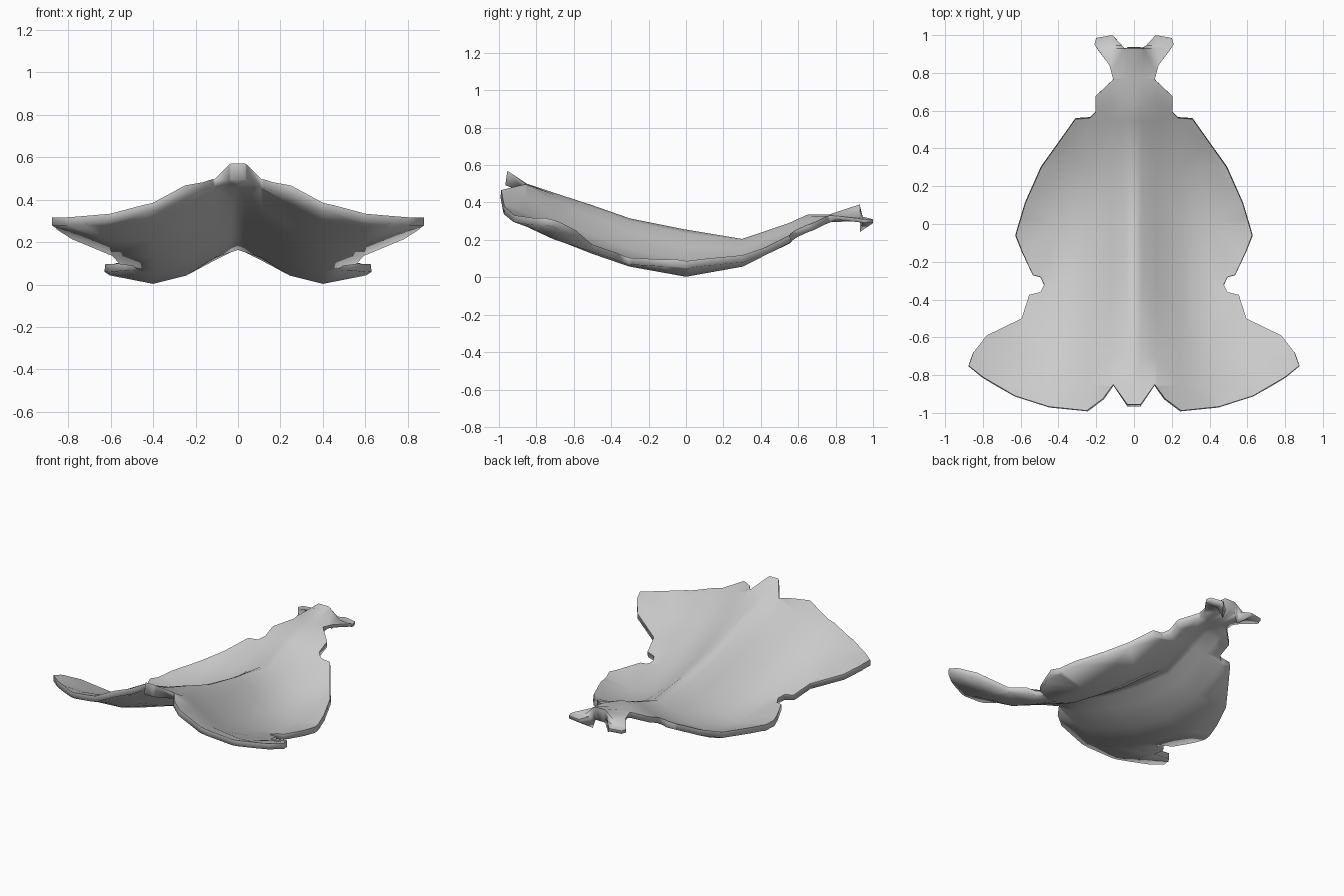
import bpy, bmesh, math
from mathutils import Vector

if "Cube" in bpy.data.objects:
    bpy.data.objects.remove(bpy.data.objects["Cube"])

# Right half of the hide outline, from nose to tail (x, y)
OUTLINE = [(0, -.955), (.035, -.955), (.11, -.85), (.165, -.925), (.25, -.988), (.45, -.967),
           (.63, -.91), (.8, -.81), (.875, -.75), (.85, -.68), (.78, -.59), (.595, -.5),
           (.555, -.375), (.495, -.36), (.475, -.32), (.495, -.28), (.535, -.27), (.59, -.15),
           (.625, -.06), (.575, .11), (.49, .3), (.31, .555), (.235, .56), (.205, .59),
           (.205, .675), (.11, .765), (.13, .84), (.21, .95), (.2, .985), (.115, 1.0),
           (.05, .93), (0, .93)]

# Height of the upper surface: one row per y, one value per column x
COLS = [0, .04, .12, .25, .4, .6, .88]
ROWS = [(-1.0, .60, .60, .505, .47, .395, .355, .33),
        (-.85, .50, .50, .495, .425, .34, .315, .33),
        (-.7, .45, .44, .405, .32, .25, .245, .31),
        (-.5, .385, .373, .325, .23, .17, .175, .25),
        (-.3, .315, .30, .245, .15, .10, .11, .20),
        (0, .255, .235, .17, .085, .045, .085, .16),
        (.3, .205, .195, .155, .11, .10, .14, .20),
        (.55, .29, .283, .255, .225, .22, .24, .26),
        (.65, .335, .328, .30, .27, .26, .26, .26),
        (.77, .337, .337, .33, .31, .31, .31, .31),
        (.93, .39, .39, .32, .31, .31, .31, .31),
        (.945, .39, .33, .31, .31, .31, .31, .31),
        (1.0, .39, .31, .31, .31, .31, .31, .31)]


def find(values, v):
    """Interval index and fraction of v in a rising list."""
    i = max(k for k in range(len(values) - 1) if k == 0 or values[k] <= v)
    return i, (v - values[i]) / (values[i + 1] - values[i])


def height(x, y):
    i, u = find(COLS, x)
    j, v = find([r[0] for r in ROWS], y)
    a, b = ROWS[j][1:], ROWS[j + 1][1:]
    return (a[i] * (1 - u) + a[i + 1] * u) * (1 - v) + (b[i] * (1 - u) + b[i + 1] * u) * v


def thickness(x, y, rim):
    """Thick nose and tail wedges, thin hind legs, slightly thin rim."""
    if y < -.85 and x < .1:
        return .045 + .035 * (-.85 - y) / .1
    if y > .78:
        return .02 if x > .07 else .035 + .05 * (y - .78) / .15
    return .037 if rim else .042


# Flat half sheet, cut along the height rows and columns, then draped
bm = bmesh.new()
bm.faces.new([bm.verts.new((x, y, 0)) for x, y in OUTLINE])
cuts = [((x, 0, 0), (1, 0, 0)) for x in COLS[1:-1]] + [((0, r[0], 0), (0, 1, 0)) for r in ROWS[1:-1]]
for co, no in cuts:
    bmesh.ops.bisect_plane(bm, geom=bm.verts[:] + bm.edges[:] + bm.faces[:],
                           dist=.0005, plane_co=co, plane_no=no)
for v in bm.verts:
    v.co.z = height(v.co.x, v.co.y)
bmesh.ops.triangulate(bm, faces=[f for f in bm.faces if len(f.verts) > 4])

# Mirror to the full sheet
bmesh.ops.mirror(bm, geom=bm.verts[:] + bm.edges[:] + bm.faces[:], axis='X', merge_dist=.0005)
bmesh.ops.remove_doubles(bm, verts=bm.verts[:], dist=.0005)
bmesh.ops.recalc_face_normals(bm, faces=bm.faces[:])
if sum(f.normal.z for f in bm.faces) < 0:
    bmesh.ops.reverse_faces(bm, faces=bm.faces[:])
bm.normal_update()

# Lower sheet, dropped mostly straight down and joined by a rim
up = Vector((0, 0, 1))
drop = {}
for v in bm.verts:
    n = v.normal
    t = thickness(abs(v.co.x), v.co.y, v.is_boundary)
    wedge = abs(v.co.x) < .07 and (v.co.y < -.85 or v.co.y > .78)
    lean = .25 if wedge else .4
    scale = 1 if wedge else 1 / max(n.z, .75)
    drop[tuple(round(c, 5) for c in v.co)] = (up * (1 - lean) * scale + n * lean) * t
new = bmesh.ops.extrude_face_region(bm, geom=bm.faces[:], use_keep_orig=True)
for v in [g for g in new["geom"] if isinstance(g, bmesh.types.BMVert)]:
    v.co -= drop[tuple(round(c, 5) for c in v.co)]
bmesh.ops.recalc_face_normals(bm, faces=bm.faces[:])
bm.normal_update()

# Smooth shading, sharp only where the rim meets the upper side
for f in bm.faces:
    f.smooth = True
for e in bm.edges:
    if len(e.link_faces) == 2:
        top = max(f.normal.z for f in e.link_faces) > .5
        e.smooth = not (top and e.calc_face_angle(0) > math.radians(55))

mesh = bpy.data.meshes.new("hide_rug")
bm.to_mesh(mesh)
bm.free()
rug = bpy.data.objects.new("hide_rug", mesh)
bpy.context.collection.objects.link(rug)

grey = bpy.data.materials.new("hide grey")
grey.diffuse_color = (.6, .6, .6, 1)
grey.use_nodes = True
grey.node_tree.nodes["Principled BSDF"].inputs["Base Color"].default_value = grey.diffuse_color
mesh.materials.append(grey)
